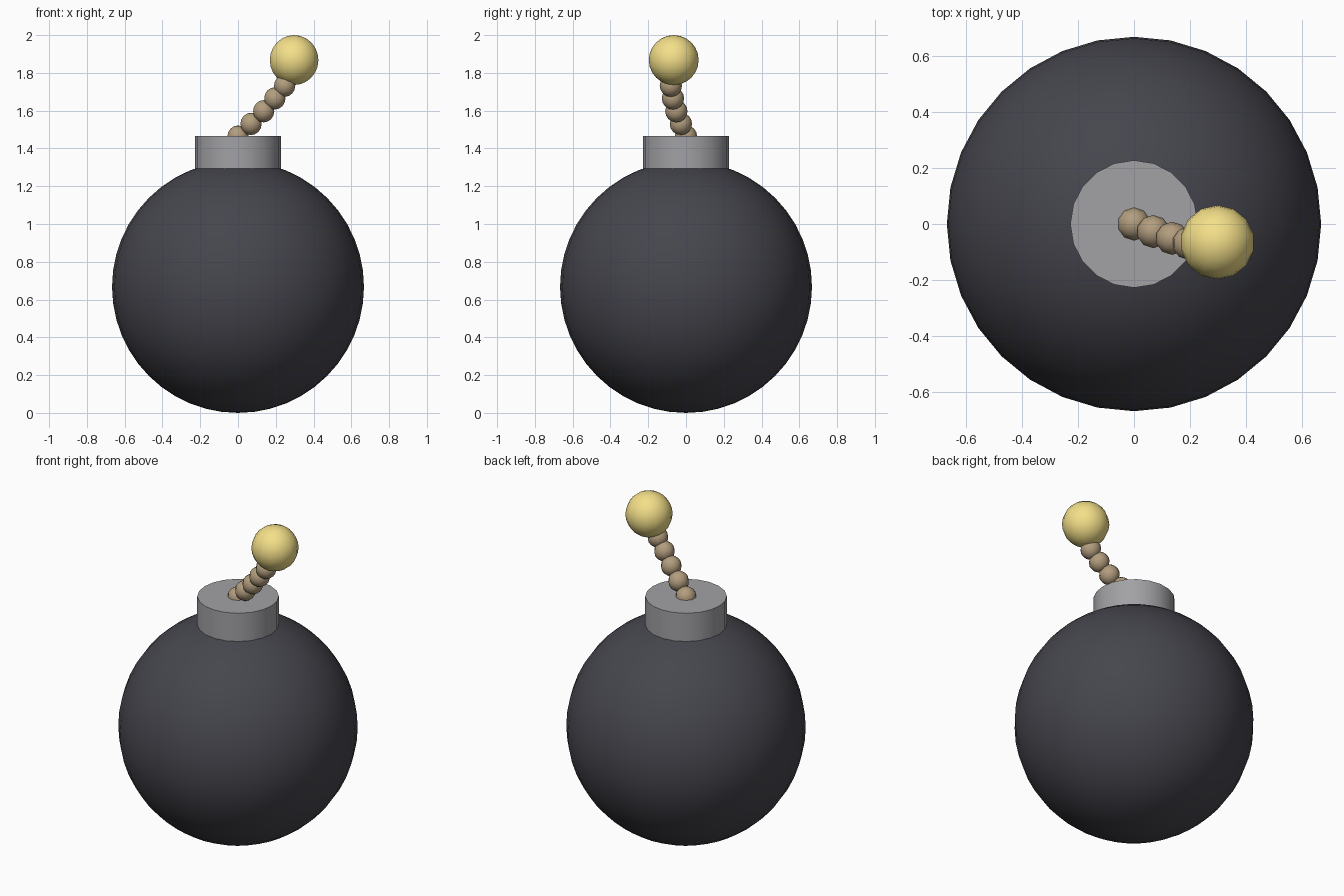
import bpy, math

if "Cube" in bpy.data.objects:
    bpy.data.objects.remove(bpy.data.objects["Cube"])


def colour(name, rgb):
    mat = bpy.data.materials.new(name)
    mat.diffuse_color = (*rgb, 1)
    mat.use_nodes = True
    mat.node_tree.nodes["Principled BSDF"].inputs["Base Color"].default_value = mat.diffuse_color
    return mat


def finish(name, mat):
    obj = bpy.context.object
    obj.name = name
    obj.data.materials.append(mat)
    bpy.ops.object.shade_smooth_by_angle(angle=math.radians(45))
    return obj


def ball(name, radius, loc, segments, rings, mat):
    bpy.ops.mesh.primitive_uv_sphere_add(
        segments=segments, ring_count=rings, radius=radius, location=loc)
    return finish(name, mat)


iron = colour("dark_iron", (0.06, 0.06, 0.075))
steel = colour("steel", (0.36, 0.36, 0.38))
cord = colour("cord", (0.45, 0.34, 0.21))
glow = colour("spark_yellow", (0.90, 0.74, 0.25))

# Round body
ball("body", 0.667, (0, 0, 0.667), 32, 24, iron)

# Collar sunk into the top of the body
bpy.ops.mesh.primitive_cylinder_add(
    vertices=20, radius=0.227, depth=0.267, location=(0, 0, 1.333))
finish("collar", steel)

# Fuse made of overlapping beads along a bent path
fuse_path = [(0, 0, 1.463), (0.069, -0.027, 1.53), (0.136, -0.051, 1.597),
             (0.195, -0.069, 1.665), (0.247, -0.08, 1.732)]
for i, point in enumerate(fuse_path):
    ball(f"fuse_bead_{i + 1}", 0.059, point, 10, 8, cord)

# Spark at the end of the fuse
ball("spark", 0.132, (0.297, -0.065, 1.868), 14, 12, glow)
